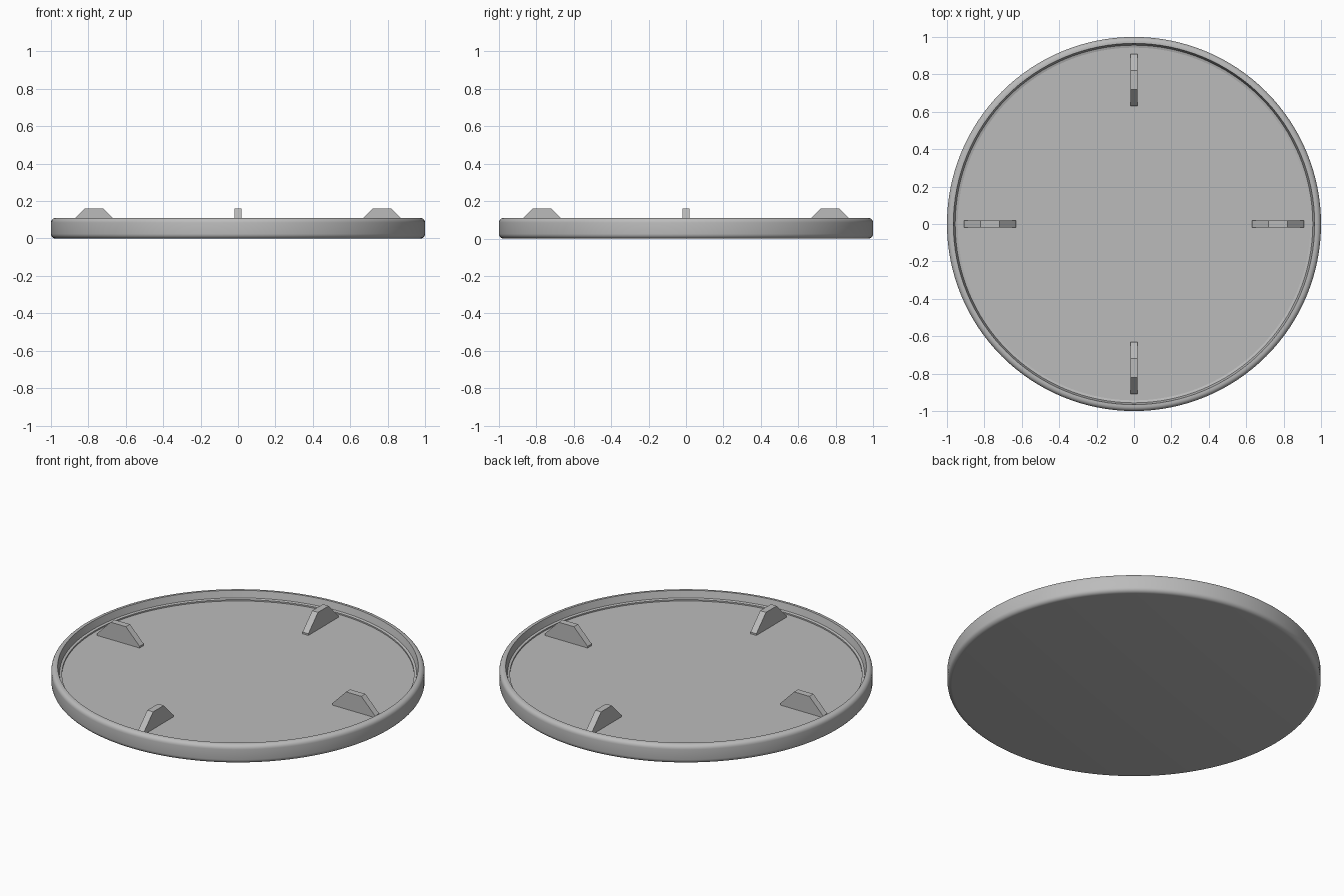
import bpy, bmesh, math

if "Cube" in bpy.data.objects:
    bpy.data.objects.remove(bpy.data.objects["Cube"])

grey = bpy.data.materials.new("plain grey")
grey.use_nodes = True
colour = (0.5, 0.5, 0.5, 1)
grey.diffuse_color = colour
grey.node_tree.nodes["Principled BSDF"].inputs["Base Color"].default_value = colour


def make_object(name, bm):
    bmesh.ops.recalc_face_normals(bm, faces=bm.faces)
    mesh = bpy.data.meshes.new(name)
    bm.to_mesh(mesh)
    bm.free()
    mesh.materials.append(grey)
    obj = bpy.data.objects.new(name, mesh)
    bpy.context.collection.objects.link(obj)
    return obj


def arc(cx, cz, r, start, end, steps=5):
    angles = [math.radians(start + (end - start) * i / steps) for i in range(steps + 1)]
    return [(cx + r * math.cos(a), cz + r * math.sin(a)) for a in angles]


# Shallow lid: rounded outer edge, tapered inner wall and a small step to the floor
RIM, FLOOR, ROUND = 0.11, 0.058, 0.025
profile = [(0, 0)] + arc(1 - ROUND, ROUND, ROUND, -90, 0)
profile += arc(1 - ROUND, RIM - ROUND, ROUND, 0, 90)
profile += [(0.966, RIM), (0.956, 0.07), (0.943, FLOOR + 0.008), (0.943, FLOOR), (0, FLOOR)]
bm = bmesh.new()
verts = [bm.verts.new((r, 0, z)) for r, z in profile]
edges = [bm.edges.new(pair) for pair in zip(verts, verts[1:])]
bmesh.ops.spin(bm, geom=verts + edges, cent=(0, 0, 0), axis=(0, 0, 1),
               angle=math.tau, steps=128, use_duplicate=False)
bmesh.ops.remove_doubles(bm, verts=bm.verts, dist=0.0005)
lid = make_object("lid", bm)
bpy.context.view_layer.objects.active = lid
lid.select_set(True)
bpy.ops.object.shade_smooth_by_angle(angle=math.radians(25))

# Four radial tabs with sloped ends
TAB_HALF = 0.019
outline = [(0.63, FLOOR - 0.01), (0.63, 0.068), (0.72, 0.16),
           (0.82, 0.16), (0.91, 0.068), (0.91, FLOOR - 0.01)]
for i, side in enumerate(("left", "back", "right", "front")):
    bm = bmesh.new()
    face = bm.faces.new([bm.verts.new((x, -TAB_HALF, z)) for x, z in outline])
    grown = bmesh.ops.extrude_face_region(bm, geom=[face])["geom"]
    bmesh.ops.translate(bm, vec=(0, 2 * TAB_HALF, 0),
                        verts=[v for v in grown if isinstance(v, bmesh.types.BMVert)])
    tab = make_object(side + "_tab", bm)
    tab.rotation_euler.z = i * math.pi / 2
